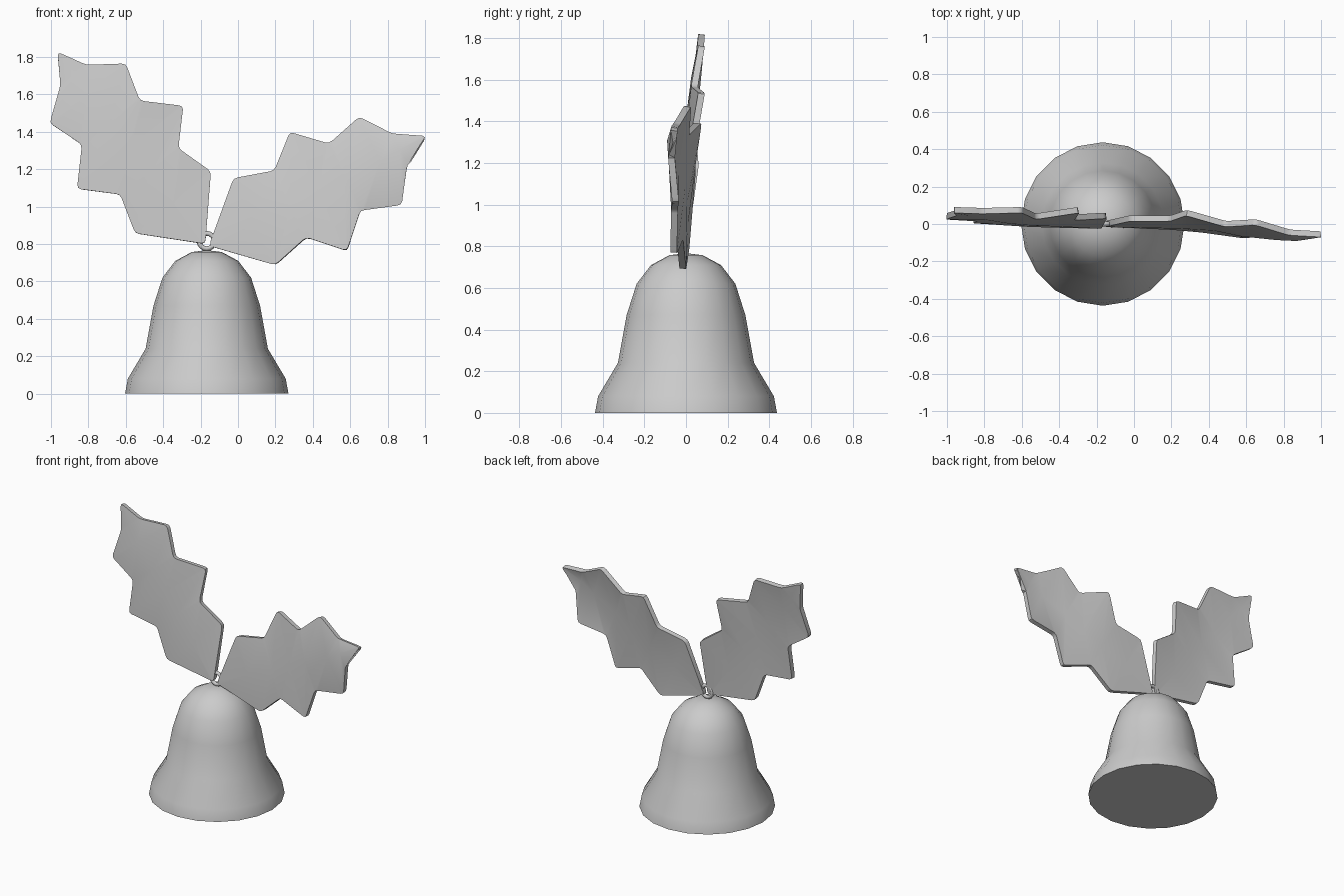
import bpy, bmesh
from math import sin, cos, pi, radians
from mathutils import Vector

if "Cube" in bpy.data.objects:
    bpy.data.objects.remove(bpy.data.objects["Cube"])

BX = -0.167  # bell axis


def finish(name, bm, angle=40):
    bmesh.ops.recalc_face_normals(bm, faces=bm.faces[:])
    me = bpy.data.meshes.new(name)
    bm.to_mesh(me)
    bm.free()
    ob = bpy.data.objects.new(name, me)
    bpy.context.collection.objects.link(ob)
    bpy.ops.object.select_all(action='DESELECT')
    ob.select_set(True)
    bpy.context.view_layer.objects.active = ob
    bpy.ops.object.shade_smooth_by_angle(angle=radians(angle))
    return ob


# Bell: lathed profile (radius, height), closed top and bottom
profile = [(0.437, 0), (0.422, 0.08), (0.327, 0.24), (0.285, 0.47),
           (0.237, 0.62), (0.168, 0.71), (0.08, 0.757)]
N = 20
bm = bmesh.new()
rings = [[bm.verts.new((BX + r * cos(2 * pi * i / N), r * sin(2 * pi * i / N), z))
          for i in range(N)] for r, z in profile]
for a, b in zip(rings, rings[1:]):
    for i in range(N):
        j = (i + 1) % N
        bm.faces.new((a[i], a[j], b[j], b[i]))
bm.faces.new(rings[0])
top = bm.verts.new((BX, 0, 0.767))
for i in range(N):
    bm.faces.new((rings[-1][i], rings[-1][(i + 1) % N], top))
finish("bell", bm)

# Hanging ring on top of the bell
bpy.ops.mesh.primitive_torus_add(major_radius=0.041, minor_radius=0.013,
                                 major_segments=16, minor_segments=8,
                                 location=(BX, 0, 0.816), rotation=(pi / 2, 0, 0))
bpy.context.object.name = "hanging_ring"
bpy.ops.object.shade_smooth_by_angle(angle=radians(60))


# Holly leaf: spiky outline with rounded corners, folded along a midrib
def leaf(name, outline, rib_y, rnd=0.022, thick=0.032):
    bm = bmesh.new()
    pts = [Vector(p) for p in outline]
    n = len(pts)
    half = n // 2
    arcs = []
    for i, p in enumerate(pts):
        a = p + (pts[i - 1] - p).normalized() * rnd
        c = p + (pts[(i + 1) % n] - p).normalized() * rnd
        b = p * 0.5 + (a + c) * 0.25
        arcs.append([bm.verts.new(v) for v in (a, b, c)])
    rib = [arcs[0][1]]
    for k in range(1, half):
        m = (pts[k] + pts[n - k]) / 2
        rib.append(bm.verts.new((m.x, rib_y[k - 1], m.z)))
    rib.append(arcs[half][1])
    for i in range(n):
        j = (i + 1) % n
        loop = [rib[min(i, n - i)], arcs[i][1], arcs[i][2],
                arcs[j][0], arcs[j][1], rib[min(j, n - j)]]
        bm.faces.new(list(dict.fromkeys(loop)))
    bmesh.ops.triangulate(bm, faces=bm.faces[:])
    ob = finish(name, bm)
    mod = ob.modifiers.new("thickness", 'SOLIDIFY')
    mod.thickness = thick
    mod.offset = 0
    bpy.ops.object.modifier_apply(modifier=mod.name)
    bpy.ops.object.shade_smooth_by_angle(angle=radians(40))


leaf("left_leaf", [
    (-0.175, -0.01, 0.80), (-0.147, 0.045, 1.187), (-0.32, 0.035, 1.31),
    (-0.295, 0.075, 1.537), (-0.525, 0.04, 1.565), (-0.60, 0.075, 1.762),
    (-0.81, 0.07, 1.755), (-0.965, 0.075, 1.825), (-0.948, 0.06, 1.645),
    (-1.007, 0.04, 1.447), (-0.833, 0.03, 1.33), (-0.86, 0.02, 1.095),
    (-0.63, 0.005, 1.065), (-0.55, 0.0, 0.857)],
    [0.0, 0.005, 0.01, 0.02, 0.04, 0.06])

leaf("right_leaf", [
    (-0.155, 0.0, 0.79), (-0.023, 0.03, 1.15), (0.195, 0.03, 1.19),
    (0.28, 0.06, 1.397), (0.49, 0.0, 1.335), (0.65, 0.01, 1.477),
    (0.83, -0.045, 1.385), (1.007, -0.055, 1.373), (0.905, -0.07, 1.225),
    (0.875, -0.05, 1.01), (0.655, -0.055, 0.98), (0.583, -0.06, 0.763),
    (0.365, -0.03, 0.835), (0.20, -0.015, 0.687)],
    [-0.005, -0.01, -0.02, -0.05, -0.07, -0.075])
